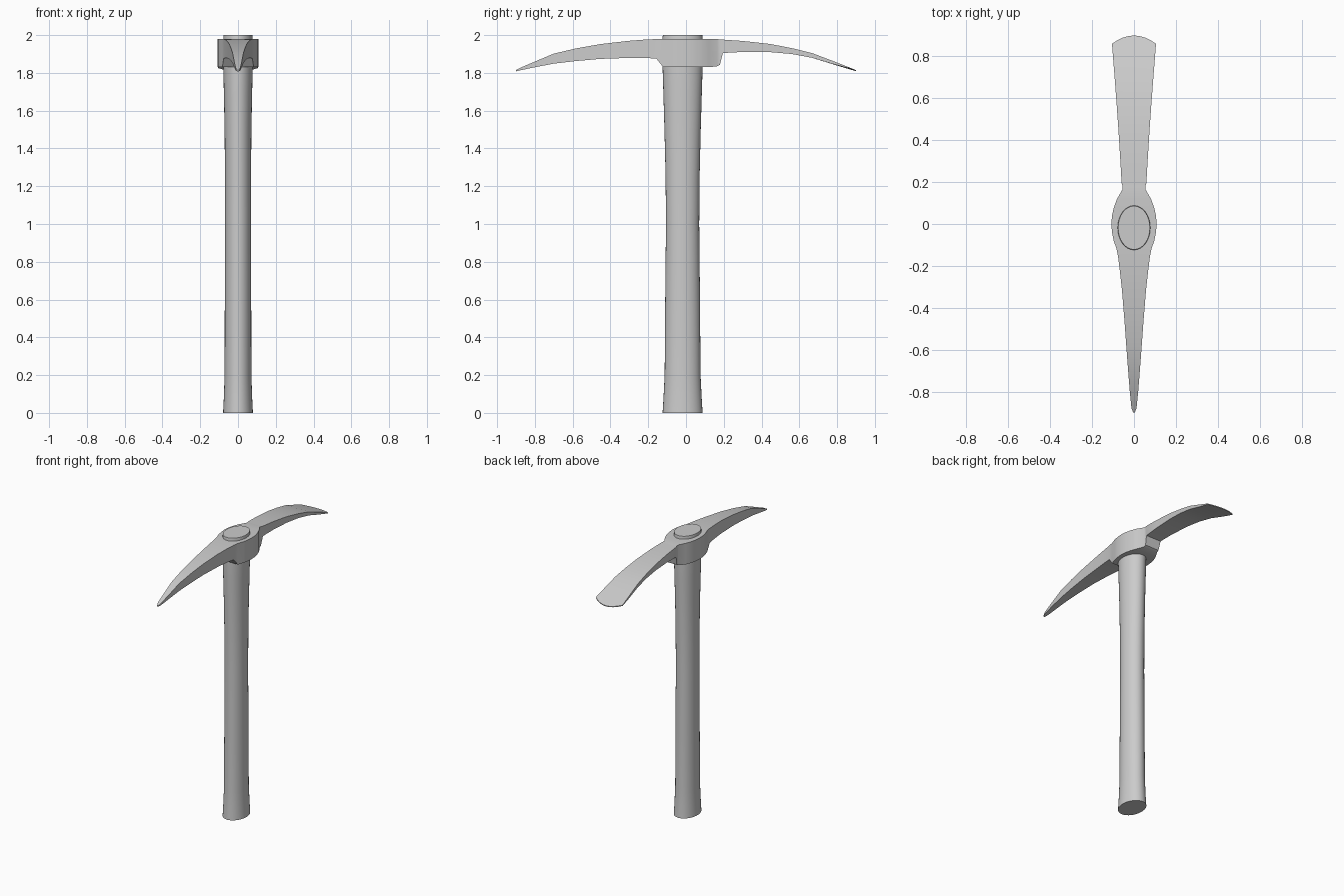
import bpy, bmesh, math

steel = bpy.data.materials.new("plain grey")
steel.diffuse_color = (0.6, 0.6, 0.6, 1)


def loft(name, rings, smooth_angle):
    """Skin a list of closed rings and cap both ends."""
    bm = bmesh.new()
    vs = [[bm.verts.new(p) for p in ring] for ring in rings]
    n = len(vs[0])
    for a, b in zip(vs, vs[1:]):
        for i in range(n):
            j = (i + 1) % n
            bm.faces.new((a[i], a[j], b[j], b[i]))
    bm.faces.new(vs[0])
    bm.faces.new(vs[-1])
    bmesh.ops.recalc_face_normals(bm, faces=bm.faces)
    me = bpy.data.meshes.new(name)
    bm.to_mesh(me)
    bm.free()
    me.materials.append(steel)
    ob = bpy.data.objects.new(name, me)
    bpy.context.collection.objects.link(ob)
    bpy.ops.object.select_all(action='DESELECT')
    ob.select_set(True)
    bpy.context.view_layer.objects.active = ob
    bpy.ops.object.shade_smooth_by_angle(angle=math.radians(smooth_angle))
    return ob


# Handle: oval sections (z, x radius, y radius), set slightly forward
sections = [(0, .079, .106), (.08, .075, .101), (.2, .071, .095), (.6, .070, .092),
            (1.0, .069, .088), (1.25, .069, .090), (1.5, .071, .096),
            (1.7, .075, .102), (1.83, .078, .106), (1.99, .078, .106), (2.0, .076, .104)]
SEG = 32
rings = []
for z, rx, ry in sections:
    rings.append([(rx * math.cos(2 * math.pi * i / SEG),
                   -.018 + ry * math.sin(2 * math.pi * i / SEG), z) for i in range(SEG)])
loft("handle", rings, 35)

# Head: stations along y (y, half width, top z, bottom z, depth of rounded end)
stations = [
    # pointed spike
    (-.90, .004, 1.815, 1.808, 0), (-.88, .012, 1.826, 1.813, 0),
    (-.80, .020, 1.860, 1.830, 0), (-.70, .028, 1.902, 1.849, 0),
    (-.58, .037, 1.930, 1.863, 0), (-.455, .046, 1.952, 1.874, 0),
    (-.31, .058, 1.969, 1.879, 0), (-.22, .068, 1.976, 1.879, 0),
    (-.157, .076, 1.979, 1.876, 0),
    # swollen eye around the handle
    (-.12, .083, 1.98, 1.83, 0), (-.08, .097, 1.98, 1.83, 0),
    (-.04, .105, 1.98, 1.83, 0), (0, .108, 1.98, 1.83, 0),
    (.04, .105, 1.98, 1.83, 0), (.08, .096, 1.98, 1.83, 0),
    (.12, .081, 1.98, 1.83, 0), (.165, .055, 1.979, 1.835, 0),
    (.18, .054, 1.977, 1.843, 0),
    # flat adze blade
    (.195, .059, 1.976, 1.905, 0), (.30, .065, 1.969, 1.911, 0),
    (.445, .074, 1.953, 1.910, 0), (.56, .082, 1.931, 1.900, 0),
    (.667, .090, 1.905, 1.880, 0), (.78, .098, 1.862, 1.845, .01),
    (.90, .105, 1.815, 1.809, .04)]
COLS = [-1, -.75, -.5, -.25, 0, .25, .5, .75, 1]
rings = []
for y, w, top, bot, arc in stations:
    def point(c, z):
        back = arc * c * c
        return (c * w, y - back, z + .4 * back)
    rings.append([point(c, top) for c in COLS] + [point(c, bot) for c in reversed(COLS)])
loft("pick_head", rings, 28)
